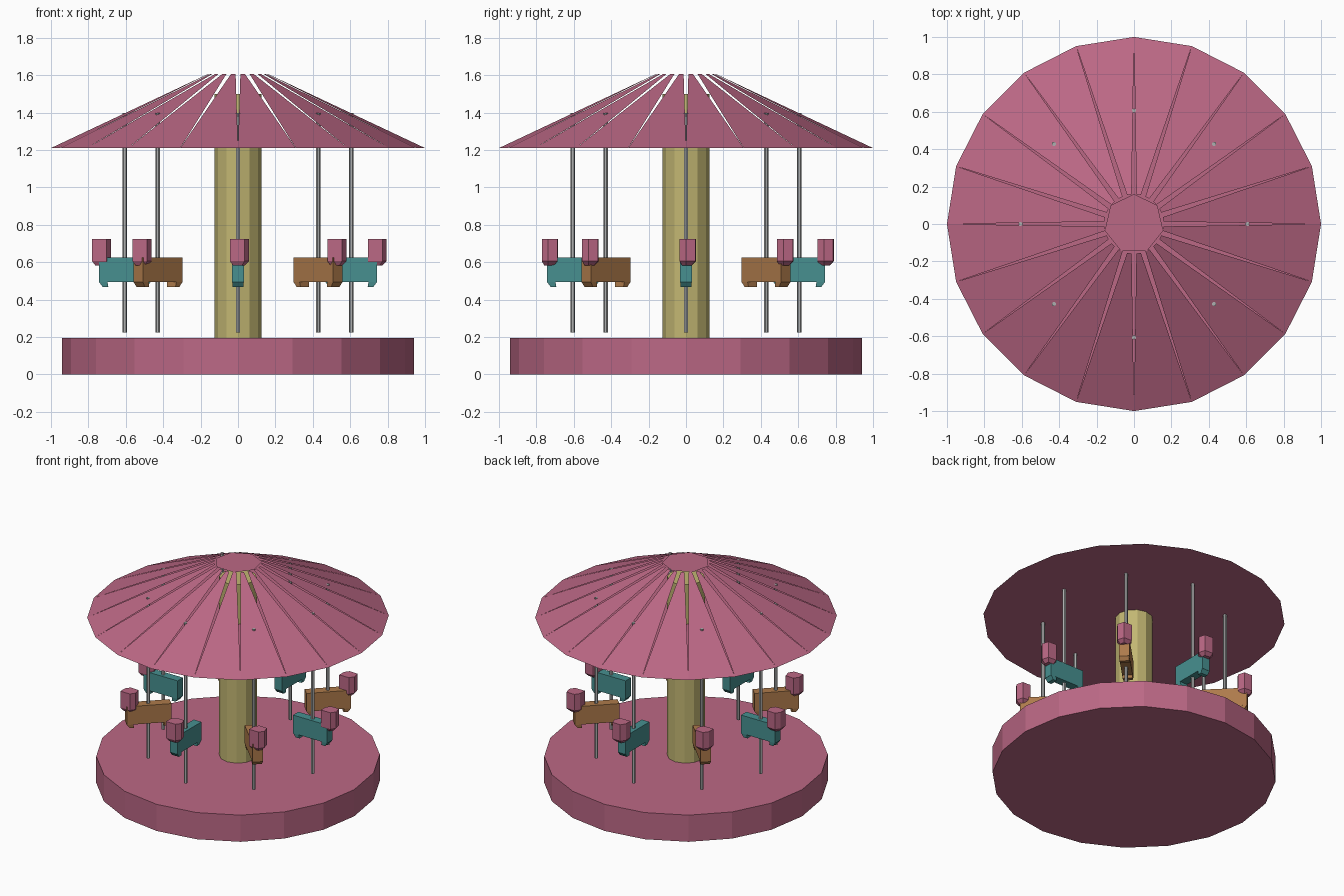
import bpy, bmesh, math
from mathutils import Matrix, Vector

if "Cube" in bpy.data.objects:
    bpy.data.objects.remove(bpy.data.objects["Cube"])


def material(name, rgb):
    m = bpy.data.materials.new(name)
    m.diffuse_color = (*rgb, 1)
    m.use_nodes = True
    m.node_tree.nodes["Principled BSDF"].inputs["Base Color"].default_value = m.diffuse_color
    return m


PINK = material("rose pink", (0.50, 0.138, 0.235))
SAND = material("sand yellow", (0.54, 0.47, 0.17))
TEAL = material("teal", (0.063, 0.28, 0.28))
BROWN = material("tan brown", (0.42, 0.195, 0.07))
STEEL = material("steel grey", (0.42, 0.43, 0.43))


def finish(name, bm, mat, matrix=Matrix()):
    me = bpy.data.meshes.new(name)
    bm.to_mesh(me)
    bm.free()
    me.materials.append(mat)
    ob = bpy.data.objects.new(name, me)
    ob.matrix_world = matrix
    bpy.context.collection.objects.link(ob)
    return ob


def ring(r, n, z, start=0.0):
    return [Vector((r * math.cos(start + i * math.tau / n),
                    r * math.sin(start + i * math.tau / n), z)) for i in range(n)]


def loft(name, low, high, mat, matrix=Matrix()):
    """Closed solid between two matching outlines."""
    bm = bmesh.new()
    a = [bm.verts.new(p) for p in low]
    b = [bm.verts.new(p) for p in high]
    n = len(a)
    bm.faces.new(a[::-1])
    bm.faces.new(b)
    for i in range(n):
        j = (i + 1) % n
        bm.faces.new((a[i], a[j], b[j], b[i]))
    return finish(name, bm, mat, matrix)


def rect(x0, x1, w, z):
    return [Vector(p) for p in ((x0, -w, z), (x1, -w, z), (x1, w, z), (x0, w, z))]


# Platform and centre column
loft("platform", ring(0.94, 20, 0), ring(0.94, 20, 0.195), PINK)
loft("column", ring(0.125, 12, 0.19), ring(0.125, 12, 1.5), SAND)

# Roof: flat underside, slitted panels, small cap
bm = bmesh.new()
rim = ring(1.0, 20, 1.21)
crown = ring(0.16, 20, 1.607)
bm.faces.new([bm.verts.new(p) for p in rim][::-1])
for i in range(20):
    j = (i + 1) % 20
    inner = [crown[j].lerp(crown[i], 0.26), crown[i].lerp(crown[j], 0.26)]
    bm.faces.new([bm.verts.new(p) for p in (rim[i], rim[j], *inner)])
bm.faces.new([bm.verts.new(p) for p in ring(0.16, 7, 1.607, math.pi / 2)])
finish("roof", bm, PINK)

# Eight mounts on poles, facing outward, alternating colours
head_outline = [(-0.043, -0.034), (0.035, -0.034), (0.058, 0.0),
                (0.045, 0.05), (-0.02, 0.053), (-0.043, 0.02)]
for k in range(8):
    ang = k * math.tau / 8
    turn = Matrix.Rotation(ang, 4, 'Z')
    odd = k % 2
    mat = BROWN if odd else TEAL
    half, w = (0.15, 0.035) if odd else (0.138, 0.031)
    pole_at = turn @ Matrix.Translation((0.605, 0, 0))
    loft(f"pole_{k}", ring(0.0125, 6, 0.225), ring(0.0125, 6, 1.398), STEEL, pole_at)
    loft(f"body_{k}", rect(-half, half, w, 0.493), rect(-half, half, w, 0.626), mat, pole_at)
    # short feet slanting inward under both ends
    for s in (-1, 1):
        a, b = sorted((s * (half - 0.05), s * (half - 0.02)))
        c, d = sorted((s * (half - 0.045), s * half))
        loft(f"foot_{k}_{'in' if s < 0 else 'out'}",
             rect(a, b, w * 0.9, 0.467), rect(c, d, w, 0.494), mat, pole_at)
    # heads keep the same orientation all the way round
    centre = Matrix.Translation((0.737 * math.cos(ang), 0.737 * math.sin(ang), 0))
    loft(f"head_neck_{k}",
         [Vector((x * 0.6, y * 0.6, 0.582)) for x, y in head_outline],
         [Vector((x, y, 0.605)) for x, y in head_outline], PINK, centre)
    loft(f"head_{k}",
         [Vector((x, y, 0.605)) for x, y in head_outline],
         [Vector((x, y, 0.725)) for x, y in head_outline], PINK, centre)
